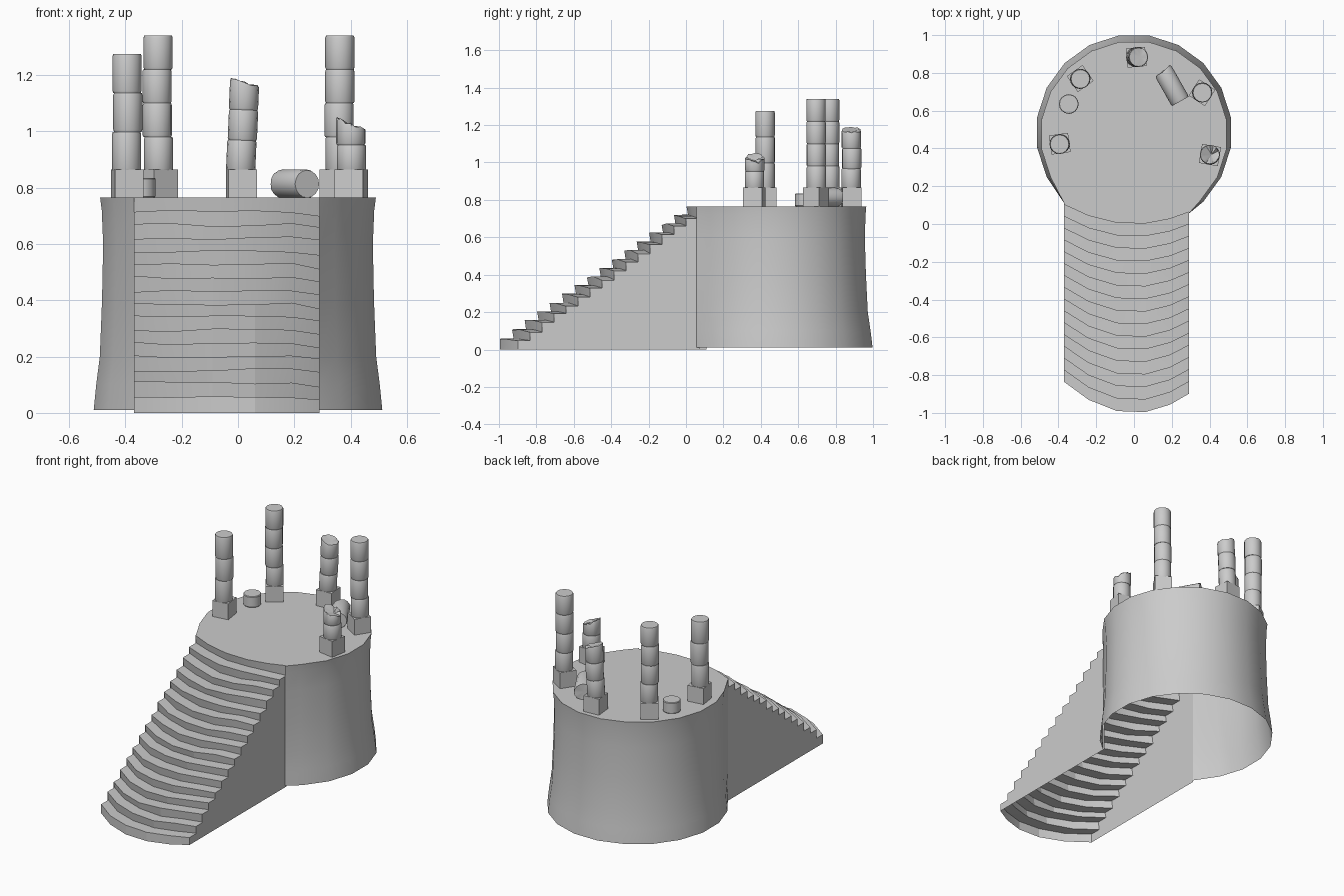
import bpy, bmesh, math, random
from mathutils import Matrix, Vector

if "Cube" in bpy.data.objects:
    bpy.data.objects.remove(bpy.data.objects["Cube"])
random.seed(4)
TOP = 0.765


def finish(name, bm, angle=35):
    bmesh.ops.recalc_face_normals(bm, faces=bm.faces)
    me = bpy.data.meshes.new(name)
    bm.to_mesh(me)
    bm.free()
    ob = bpy.data.objects.new(name, me)
    bpy.context.collection.objects.link(ob)
    bpy.ops.object.select_all(action='DESELECT')
    ob.select_set(True)
    bpy.context.view_layer.objects.active = ob
    bpy.ops.object.shade_smooth_by_angle(angle=math.radians(angle))
    return ob


def bridge(bm, a, b, closed=False):
    n = len(a)
    for i in range(n if closed else n - 1):
        j = (i + 1) % n
        bm.faces.new((a[i], a[j], b[j], b[i]))


# Curved staircase: open shell of risers, treads and side walls
XS = [-0.37, -0.24, -0.09, 0.06, 0.19, 0.29]
N = 15


def step_point(i, x, z):
    y = -1 + i / N + (1.2 - 0.45 * i / N) * x * x
    return Vector((x, y, z))


bm = bmesh.new()
rows = []
for i in range(N + 1):
    lo = 0.0 if i == 0 else 0.06 + (i - 1) * 0.0468
    hi = 0.06 + i * 0.0468 if i < N else TOP
    wave = [random.uniform(-0.006, 0.006) for _ in XS]
    low_row, high_row = [], []
    for k, x in enumerate(XS):
        dz = wave[k] - (0.012 if k == 5 else 0.0)
        low = step_point(i, x, rows[-1][k].co.z if rows else lo)
        high = step_point(i, x, hi + (dz if i < N else 0))
        low.y += 0.008 if i else 0.0          # nosing overhang
        low_row.append(bm.verts.new(low))
        high_row.append(bm.verts.new(high))
    rows += [low_row, high_row]
for a, b in zip(rows, rows[1:]):
    bridge(bm, a, b)
front_edge = [v.co.copy() for v in rows[-1]]
for k, corner_y in ((0, 0.11), (5, 0.055)):
    edge = [r[k] for r in rows]
    floor = [bm.verts.new((v.co.x, v.co.y, 0.0)) for v in edge[1:]]
    bridge(bm, edge[1:], floor)
    bm.faces.new((edge[0], edge[1], floor[0]))
finish("staircase", bm, 15)

# Round platform: hollow, open underneath and towards the stairs
PROFILE = [(0.01, 0.519, 0.485), (0.1, 0.51, 0.483), (0.2, 0.497, 0.481), (0.4, 0.489, 0.479),
           (0.6, 0.485, 0.477), (0.72, 0.49, 0.476), (TOP, 0.496, 0.474)]
bm = bmesh.new()
rings = []
for z, r, cy in PROFILE:
    pts = [(0.29, 0.055)]
    for k in range(15):
        a = math.radians(-45 + 18 * k)
        pts.append((r * math.cos(a), cy + r * math.sin(a)))
    pts.append((-0.37, 0.11))
    rings.append([bm.verts.new((x, y, z)) for x, y in pts])
for a, b in zip(rings, rings[1:]):
    bridge(bm, a, b)
bm.faces.new(rings[-1] + [bm.verts.new(p) for p in front_edge])
finish("platform", bm)


# Column shaft of stacked drums, optionally with a broken top
def shaft(name, matrix, height, r=0.052, seg=0.12, broken=0.0, sides=16, base_cap=False):
    bm = bmesh.new()
    count = max(1, round(height / seg))
    rings = []
    for s in range(count):
        ox, oy = random.uniform(-0.003, 0.003), random.uniform(-0.003, 0.003)
        for t, rr in ((0, r - 0.003), (0.06, r), (0.94, r), (1, r - 0.003)):
            z = (s + t) * height / count
            ring = []
            for k in range(sides):
                a = 2 * math.pi * k / sides
                dz = 0.0
                if broken and s == count - 1 and t > 0.5:
                    dz = -broken * (0.5 + 0.5 * math.cos(a)) + random.uniform(-0.2, 0.2) * broken
                ring.append(bm.verts.new((ox + rr * math.cos(a), oy + rr * math.sin(a), z + dz - (1 - t) * bool(dz) * 0.01)))
            rings.append(ring)
    for a, b in zip(rings, rings[1:]):
        bridge(bm, a, b, True)
    if broken:
        mid = sum((v.co for v in rings[-1]), Vector()) / sides
        c = bm.verts.new(mid + Vector((0.01, 0.0, -0.3 * broken)))
        for k in range(sides):
            bm.faces.new((rings[-1][k], rings[-1][(k + 1) % sides], c))
    else:
        bm.faces.new(rings[-1])
    if base_cap:
        bm.faces.new(rings[0])
    bm.transform(matrix)
    finish(name, bm)


def plinth(name, x, y, turn):
    bm = bmesh.new()
    m = (Matrix.Translation((x, y, TOP + 0.049)) @ Matrix.Rotation(math.radians(turn), 4, 'Z')
         @ Matrix.Diagonal((0.102, 0.102, 0.102, 1)))
    bmesh.ops.create_cube(bm, size=1, matrix=m)
    finish(name, bm, 30)


# Standing columns: x, y, plinth turn, top height, lean in x, broken depth
COLUMNS = [(-0.393, 0.425, 8, 1.275, 0.0, 0.0),
           (-0.285, 0.77, 35, 1.34, 0.0, 0.0),
           (0.012, 0.883, 5, 1.185, 2.5, 0.022),
           (0.36, 0.695, -33, 1.34, 0.0, 0.0),
           (0.402, 0.365, -10, 1.045, 0.0, 0.04)]
for i, (x, y, turn, top, lean, broken) in enumerate(COLUMNS, 1):
    plinth(f"plinth_{i}", x, y, turn)
    m = Matrix.Translation((x, y, 0.86)) @ Matrix.Rotation(math.radians(lean), 4, 'Y')
    shaft(f"column_{i}", m, top - 0.86, broken=broken)

# Fallen pieces: a loose drum and a toppled fragment
shaft("loose_drum", Matrix.Translation((-0.345, 0.635, TOP)), 0.07)
start, end = Vector((0.243, 0.648, 0.816)), Vector((0.148, 0.815, 0.816))
rot = (end - start).to_track_quat('Z', 'Y').to_matrix().to_4x4()
shaft("fallen_fragment", Matrix.Translation(start) @ rot, (end - start).length, seg=0.2,
      broken=0.015, base_cap=True)
